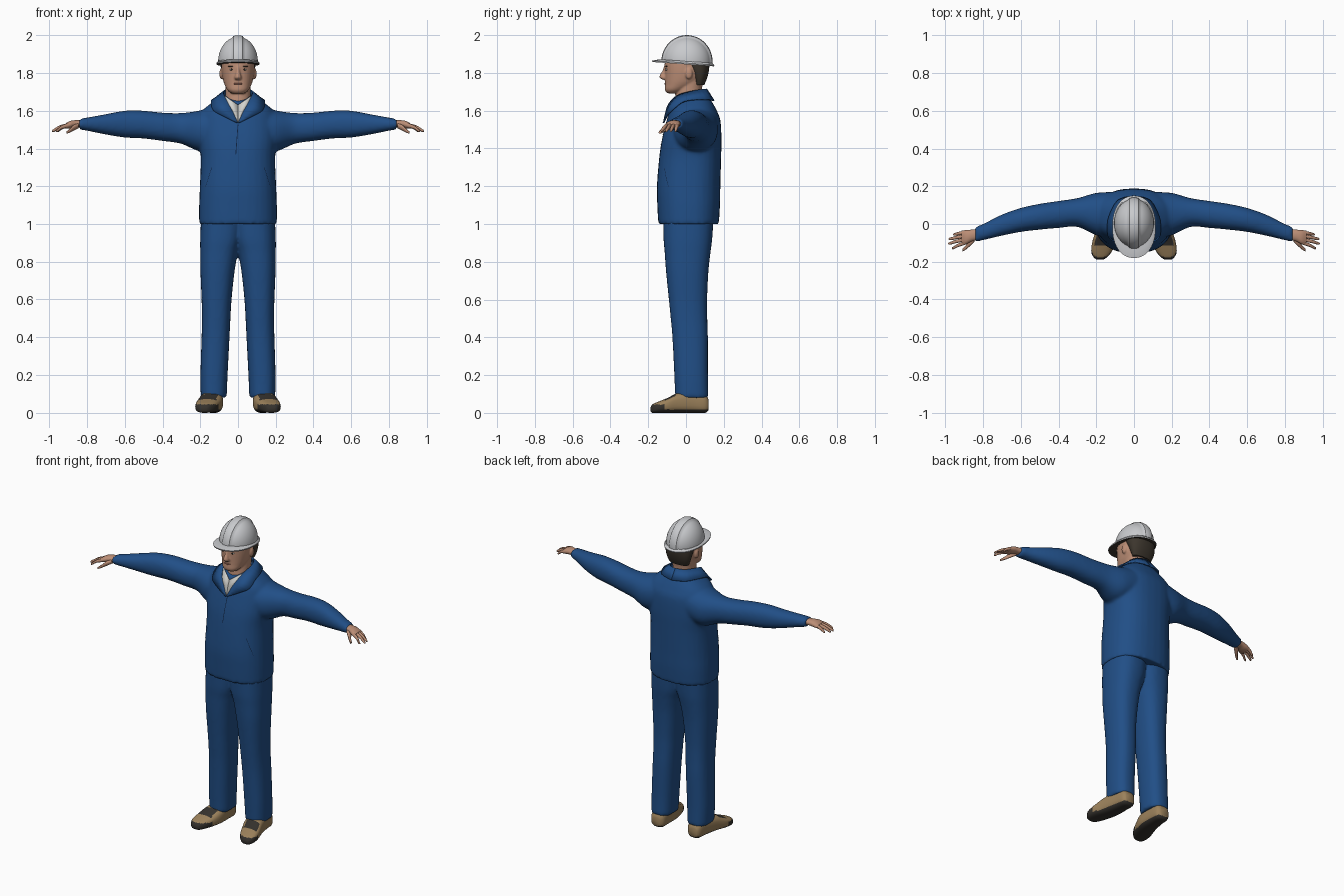
import bpy, bmesh, math
from mathutils import Vector, Matrix

if "Cube" in bpy.data.objects:
    bpy.data.objects.remove(bpy.data.objects["Cube"], do_unlink=True)


def colour(name, r, g, b):
    m = bpy.data.materials.new(name)
    m.use_nodes = True
    m.diffuse_color = (r, g, b, 1)
    m.node_tree.nodes["Principled BSDF"].inputs["Base Color"].default_value = (r, g, b, 1)
    return m


BLUE = colour("work_blue", 0.015, 0.077, 0.24)
SEAM = colour("seam_navy", 0.004, 0.015, 0.05)
SKIN = colour("skin", 0.5, 0.27, 0.18)
LIP = colour("lips", 0.36, 0.15, 0.11)
HAIR = colour("dark_hair", 0.045, 0.036, 0.026)
SHELL = colour("helmet_grey", 0.58, 0.59, 0.61)
SHIRT = colour("shirt_white", 0.65, 0.65, 0.62)
TAN = colour("boot_tan", 0.33, 0.22, 0.105)
SOLE = colour("sole_dark", 0.035, 0.031, 0.026)


def smooth(rows, steps):
    """Smoothly interpolate between rows of numbers."""
    out, last = [], len(rows) - 1
    for i in range(last):
        a, b, c, d = [Vector(rows[max(0, min(last, i + k))]) for k in (-1, 0, 1, 2)]
        for s in range(steps):
            t = s / steps
            out.append(b + t / 2 * ((c - a) + t * ((2 * a - 5 * b + 4 * c - d) + t * (3 * (b - c) + d - a))))
    return out + [Vector(rows[-1])]


def loft(bm, rows, axis="z", power=2.2, n=32, steps=4):
    """Rows are (position, u_min, u_max, v_min, v_max) along an axis."""
    rings = []
    for p, u0, u1, v0, v1 in smooth(rows, steps):
        ring = []
        for k in range(n):
            c, s = math.cos(math.tau * k / n), math.sin(math.tau * k / n)
            u = (u0 + u1) / 2 + (u1 - u0) / 2 * math.copysign(abs(c) ** (2 / power), c)
            v = (v0 + v1) / 2 + (v1 - v0) / 2 * math.copysign(abs(s) ** (2 / power), s)
            ring.append(bm.verts.new({"x": (p, u, v), "y": (u, p, v), "z": (u, v, p)}[axis]))
        rings.append(ring)
    for r, q in zip(rings, rings[1:]):
        for k in range(n):
            bm.faces.new((r[k], r[k - 1], q[k - 1], q[k]))
    bm.faces.new(rings[0])
    bm.faces.new(rings[-1])


def sym(rows):
    return [(z, -w, w, y0, y1) for z, w, y0, y1 in rows]


def blob(bm, centre, radii):
    m = Matrix.Translation(centre) @ Matrix.Diagonal((*radii, 1))
    bmesh.ops.create_uvsphere(bm, u_segments=16, v_segments=10, radius=1, matrix=m)


def strip(bm, a, b, steps=3):
    pairs = [(bm.verts.new(p), bm.verts.new(q)) for p, q in zip(smooth(a, steps), smooth(b, steps))]
    for (p, q), (r, s) in zip(pairs, pairs[1:]):
        bm.faces.new((p, q, s, r))


def mirror(bm):
    copy = bmesh.ops.duplicate(bm, geom=bm.verts[:] + bm.edges[:] + bm.faces[:])
    for v in copy["geom"]:
        if isinstance(v, bmesh.types.BMVert):
            v.co.x *= -1


def finish(name, bm, mats, rule=None, voxel=0, thick=0, angle=40):
    bmesh.ops.recalc_face_normals(bm, faces=bm.faces)
    bm.normal_update()
    if rule:
        for f in bm.faces:
            f.material_index = rule(f.calc_center_median(), f.normal)
    me = bpy.data.meshes.new(name)
    bm.to_mesh(me)
    bm.free()
    for m in mats:
        me.materials.append(m)
    ob = bpy.data.objects.new(name, me)
    bpy.context.collection.objects.link(ob)
    for o in bpy.context.view_layer.objects:
        o.select_set(o == ob)
    bpy.context.view_layer.objects.active = ob
    bpy.ops.object.shade_smooth_by_angle(angle=math.radians(angle))
    if voxel:
        mod = ob.modifiers.new("blend", "REMESH")
        mod.mode, mod.voxel_size, mod.use_smooth_shade = "VOXEL", voxel, True
        mod = ob.modifiers.new("soften", "SMOOTH")
        mod.factor, mod.iterations = 0.5, 5
    if thick:
        mod = ob.modifiers.new("thickness", "SOLIDIFY")
        mod.thickness, mod.offset = thick, 0
    return ob


# Jacket: two sleeves blended into the body
bm = bmesh.new()
loft(bm, [(.1, -.08, .17, 1.4, 1.63), (.2, -.06, .165, 1.385, 1.602), (.3, -.015, .137, 1.425, 1.588),
          (.4, -.021, .122, 1.44, 1.59), (.5, -.03, .107, 1.453, 1.6), (.6, -.042, .085, 1.458, 1.6),
          (.7, -.062, .05, 1.474, 1.582), (.8, -.086, 0, 1.494, 1.564), (.84, -.095, -.014, 1.5, 1.558)], "x")
mirror(bm)
loft(bm, sym([(1, .206, -.147, .174), (1.1, .206, -.152, .18), (1.2, .202, -.154, .182), (1.35, .197, -.142, .186),
              (1.45, .207, -.127, .188), (1.55, .202, -.102, .182), (1.6, .187, -.086, .163),
              (1.64, .143, -.07, .142), (1.68, .087, -.03, .117)]), power=2.4)
jacket = finish("jacket", bm, [BLUE], voxel=.01)

# Trousers
bm = bmesh.new()
loft(bm, [(.08, .06, .197, -.057, .119), (.2, .055, .199, -.062, .116), (.4, .045, .193, -.072, .116),
          (.5, .04, .191, -.081, .113), (.6, .034, .193, -.091, .112), (.75, .018, .199, -.106, .119),
          (.85, 0, .2, -.113, .13), (.92, -.02, .2, -.119, .139), (1.03, -.03, .196, -.121, .146)], power=2.4)
mirror(bm)
finish("trousers", bm, [BLUE], voxel=.01)

# Collar and shirt front
inner = [(.003, -.117, 1.54), (.025, -.106, 1.59), (.05, -.09, 1.635), (.072, -.045, 1.68),
         (.076, .03, 1.702), (.052, .09, 1.712), (0, .108, 1.714)]
outer = [(.004, -.12, 1.535), (.08, -.1, 1.572), (.132, -.073, 1.603), (.14, -.02, 1.645),
         (.132, .04, 1.658), (.085, .125, 1.658), (0, .148, 1.652)]
bm = bmesh.new()
strip(bm, inner, outer)
mirror(bm)
finish("collar", bm, [BLUE], thick=.008)
bm = bmesh.new()
strip(bm, [(0, -.115, 1.54), (0, -.106, 1.58), (0, -.096, 1.61), (0, -.088, 1.63)], inner[:4])
mirror(bm)
finish("shirt_front", bm, [SHIRT], thick=.004)

# Jacket seams: front closure and slanted pockets laid on the cloth
def seam(name, top, bottom, both):
    bm = bmesh.new()
    side = Vector((.002, 0, 0))
    ends = [Vector(top), Vector(bottom)]
    strip(bm, [p - side for p in ends], [p + side for p in ends], 12)
    if both:
        mirror(bm)
    ob = finish(name, bm, [SEAM])
    mod = ob.modifiers.new("lay_on_cloth", "SHRINKWRAP")
    mod.target, mod.offset, mod.wrap_mode = jacket, .002, "ABOVE_SURFACE"


seam("front_closure", (0, -.12, 1.53), (-.012, -.15, 1.37), False)
seam("pocket_seams", (.15, -.13, 1.3), (.185, -.1, 1.19), True)

# Head with neck, nose and ears
bm = bmesh.new()
blob(bm, (.088, .015, 1.797), (.011, .02, .03))
mirror(bm)
loft(bm, sym([(1.692, .035, -.1, -.03), (1.71, .056, -.112, 0), (1.74, .072, -.111, .06), (1.77, .081, -.111, .095),
              (1.81, .087, -.112, .114), (1.85, .088, -.113, .119), (1.875, .085, -.108, .115)]))
loft(bm, sym([(1.58, .072, -.066, .09), (1.66, .068, -.058, .085), (1.72, .067, -.05, .085), (1.78, .07, -.03, .1)]))
loft(bm, sym([(1.764, .014, -.126, -.09), (1.775, .019, -.14, -.09), (1.79, .015, -.138, -.09),
              (1.81, .011, -.126, -.09), (1.838, .011, -.116, -.09)]), n=16)
finish("head", bm, [SKIN], voxel=.005)

bm = bmesh.new()
blob(bm, (0, -.109, 1.743), (.024, .006, .005))
finish("mouth", bm, [LIP])
for name, centre, radii, mat in (("eyes", (.034, -.102, 1.818), (.012, .006, .005), SHIRT),
                                 ("irises", (.034, -.106, 1.818), (.005, .004, .005), HAIR),
                                 ("eyebrows", (.035, -.103, 1.835), (.018, .007, .003), HAIR)):
    bm = bmesh.new()
    blob(bm, centre, radii)
    mirror(bm)
    finish(name, bm, [mat])

# Hair at the back and sides
bm = bmesh.new()
loft(bm, sym([(1.735, .066, .045, .096), (1.77, .08, .035, .111), (1.81, .089, .015, .121), (1.855, .093, -.02, .125)]))
finish("hair", bm, [HAIR])

# Helmet: dome built across its width so that the raised ridge is crisp
bm = bmesh.new()
rows = []
for k in range(1, 40):
    a = math.pi * k / 40
    x, r = -.105 * math.cos(a), math.sin(a)
    r *= 1.06 if abs(x) < .03 else 1
    rows.append((x, .005 - .128 * r, .005 + .128 * r, 1.86 - .132 * r, 1.86 + .132 * r))
loft(bm, rows, "x", 2, 48, 1)
for v in bm.verts:
    v.co.z = max(v.co.z, 1.852 - .07 * v.co.y)
finish("helmet_dome", bm, [SHELL], angle=30)

bm = bmesh.new()
loft(bm, sym([(1.845, .114, -.178, .148), (1.852, .115, -.18, .15), (1.862, .104, -.14, .138)]), n=48, steps=1)
for v in bm.verts:
    v.co.z -= .07 * v.co.y
finish("helmet_brim", bm, [SHELL, HAIR], lambda c, n: int(n.z < -.9))

# Hands: palm, four fingers and thumb
bm = bmesh.new()
loft(bm, [(.82, -.085, -.025, 1.512, 1.549), (.86, -.092, -.03, 1.512, 1.55), (.89, -.108, -.032, 1.506, 1.546),
          (.915, -.11, -.036, 1.505, 1.532)], "x", n=20)
for i, tip in enumerate((.958, .982, .985, .965)):
    base, end = -.046 - .018 * i, -.055 - .024 * i
    mid = (base + end) / 2
    loft(bm, [(.895, base - .01, base + .01, 1.512, 1.536), ((.9 + tip) / 2, mid - .009, mid + .009, 1.503, 1.523),
              (tip - .008, end - .007, end + .007, 1.488, 1.503), (tip, end - .003, end + .003, 1.488, 1.495)],
         "x", n=12)
loft(bm, [(.845, -.095, -.06, 1.508, 1.535), (.87, -.118, -.082, 1.495, 1.525), (.89, -.135, -.112, 1.485, 1.506),
          (.908, -.145, -.13, 1.478, 1.491)], "x", n=12)
mirror(bm)
finish("hands", bm, [SKIN], angle=60)

# Boots: dark sole, toe cap and tongue
def boot_rule(c, n):
    sole = c.z < .018
    toe = c.y < -.12 and c.z < .045
    tongue = -.11 < c.y < -.05 and n.z > .8
    return int(sole or toe or tongue)


bm = bmesh.new()
loft(bm, [(.12, .105, .162, .015, .07), (.1, .085, .177, 0, .1), (.04, .08, .187, 0, .112), (-.04, .08, .205, 0, .106),
          (-.1, .097, .222, 0, .078), (-.15, .12, .226, 0, .058), (-.178, .145, .212, 0, .045),
          (-.188, .163, .198, .01, .028)], "y", 2.8)
mirror(bm)
finish("boots", bm, [TAN, SOLE], boot_rule, angle=50)
